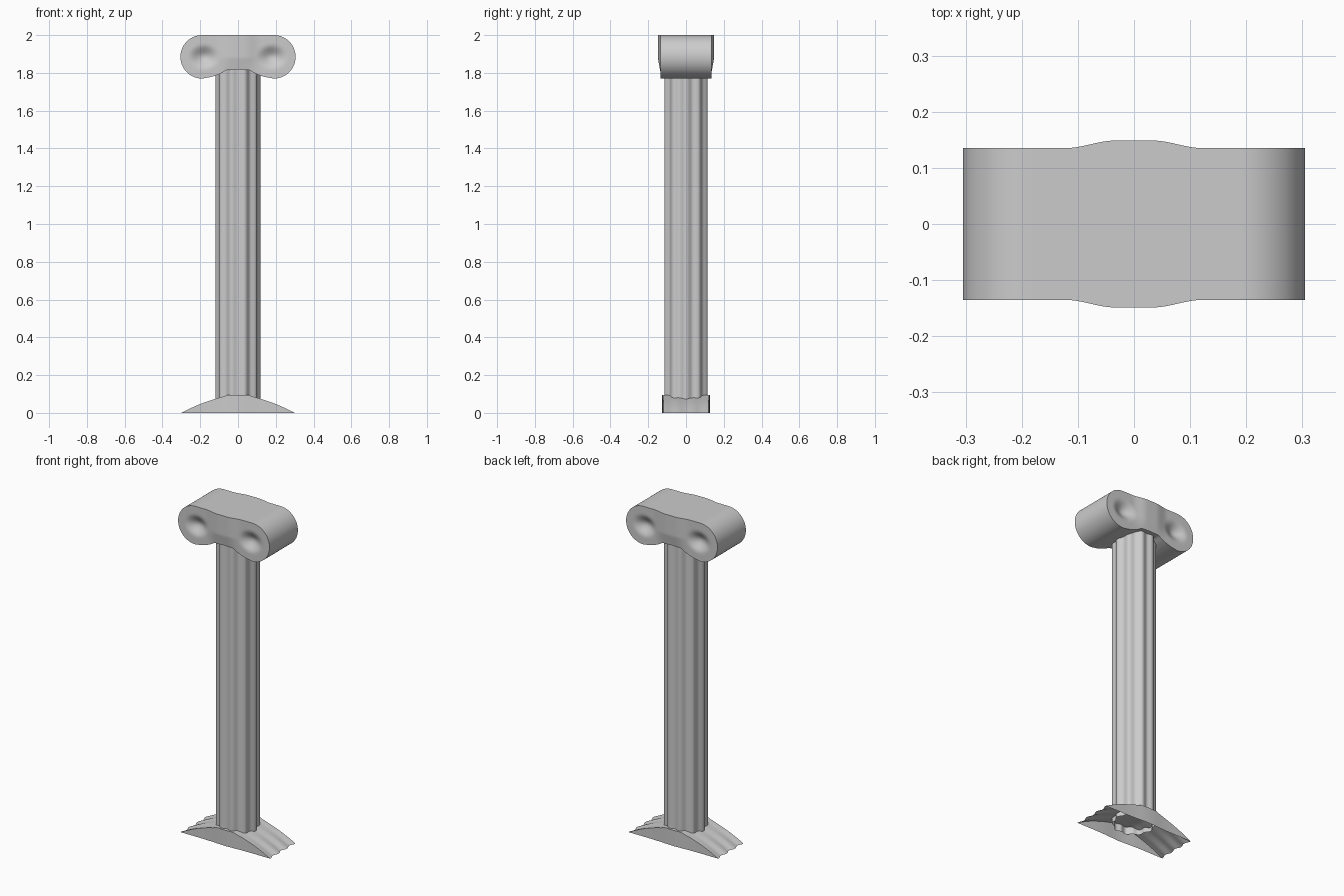
import bpy, bmesh
from math import sin, cos, pi, sqrt, exp

if "Cube" in bpy.data.objects:
    bpy.data.objects.remove(bpy.data.objects["Cube"])


def finish(bm, name, angle=40, recalc=True):
    bmesh.ops.remove_doubles(bm, verts=bm.verts[:], dist=1e-5)
    if recalc:
        bmesh.ops.recalc_face_normals(bm, faces=bm.faces[:])
    me = bpy.data.meshes.new(name)
    bm.to_mesh(me)
    bm.free()
    ob = bpy.data.objects.new(name, me)
    bpy.context.collection.objects.link(ob)
    bpy.ops.object.select_all(action='DESELECT')
    ob.select_set(True)
    bpy.context.view_layer.objects.active = ob
    bpy.ops.object.shade_smooth_by_angle(angle=angle * pi / 180)
    return ob


def face(bm, vs):
    # skip corners that coincide
    out = []
    for v in vs:
        if all((v.co - o.co).length > 1e-6 for o in out):
            out.append(v)
    if len(out) > 2:
        bm.faces.new(out)


def grid(bm, us, vs, fn):
    g = [[bm.verts.new(fn(u, v)) for v in vs] for u in us]
    for a, b in zip(g, g[1:]):
        for j in range(len(vs) - 1):
            face(bm, (a[j], b[j], b[j + 1], a[j + 1]))
    return g


def lerp_table(t, x):
    for (x0, y0), (x1, y1) in zip(t, t[1:]):
        if x <= x1:
            return y0 + (y1 - y0) * (x - x0) / (x1 - x0)
    return t[-1][1]


# Shaft: ten shallow rounded lobes, open at both ends
bm = bmesh.new()
angles = [2 * pi * i / 120 for i in range(121)]


def shaft_point(a, z):
    r = 0.1135 + 0.0065 * cos(10 * a)
    return (r * cos(a), r * sin(a), z)


grid(bm, angles, [0.05, 1.86], shaft_point)
finish(bm, "shaft", 60)

# Capital: double scroll outline, dished scroll centres, bulging middle
R, CX, CZ = 0.115, 0.19, 1.885
BELLY = [(0, 1.817), (0.06, 1.815), (0.09, 1.797), (0.12, 1.785), (0.15, 1.777), (0.19, 1.77)]


def limits(x):
    ax = abs(x)
    if ax > CX:
        h = sqrt(max(0, R * R - (ax - CX) ** 2))
        return CZ - h, CZ + h
    return lerp_table(BELLY, ax), CZ + R


def capital_y(x, z):
    ax = abs(x)
    bulge = 0.0
    if ax < 0.125:
        bulge = 0.014 * (0.5 + 0.5 * cos(pi * max(0, ax - 0.03) / 0.095))
        bulge *= min(1, max(0, (z - 1.80) / 0.08))
    d = sqrt(((ax - 0.18) / 0.085) ** 2 + ((z - 1.885) / 0.07) ** 2)
    dish = 0.03 * (0.5 + 0.5 * cos(pi * d)) if d < 1 else 0
    return 0.135 + bulge - dish


half = [CX * i / 20 for i in range(20)] + [CX + R * sin(pi / 2 * i / 14) for i in range(15)]
xs = [-x for x in reversed(half[1:])] + half
rows = [j / 20 for j in range(21)]


def capital_face(side):
    def point(x, t):
        lo, hi = limits(x)
        z = lo + (hi - lo) * t
        return (x, side * capital_y(x, z), z)
    return point


bm = bmesh.new()
front = grid(bm, xs, rows, capital_face(-1))
back = grid(bm, xs, rows, capital_face(1))
for row in (0, -1):
    for i in range(len(xs) - 1):
        face(bm, (front[i][row], front[i + 1][row], back[i + 1][row], back[i][row]))
finish(bm, "scroll_capital", 45)

# Base: arched cover with rippled ends and thin side walls, open below
ARCH = [(0, 0.095), (0.055, 0.095), (0.08, 0.086), (0.12, 0.075), (0.17, 0.058),
        (0.21, 0.043), (0.25, 0.025), (0.30, 0.0)]
bx = [-p[0] for p in reversed(ARCH[1:])] + [p[0] for p in ARCH]
by = [-1 + 2 * j / 24 for j in range(25)]


def half_depth(x):
    return 0.12 + 0.007 * exp(-(x / 0.08) ** 2)


def base_top(x, t):
    ripple = 0.02 * (0.5 - 0.5 * cos(3 * pi * (t + 1))) * (1 - t ** 8)
    return (x * (1 - 2.2 * ripple), t * half_depth(x), lerp_table(ARCH, abs(x)))


bm = bmesh.new()
top = grid(bm, bx, by, base_top)
for col in (0, -1):
    low = [bm.verts.new((c[col].co.x, c[col].co.y, 0)) for c in top]
    for i in range(len(bx) - 1):
        face(bm, (top[i][col], top[i + 1][col], low[i + 1], low[i]))
finish(bm, "arched_base", 40)
